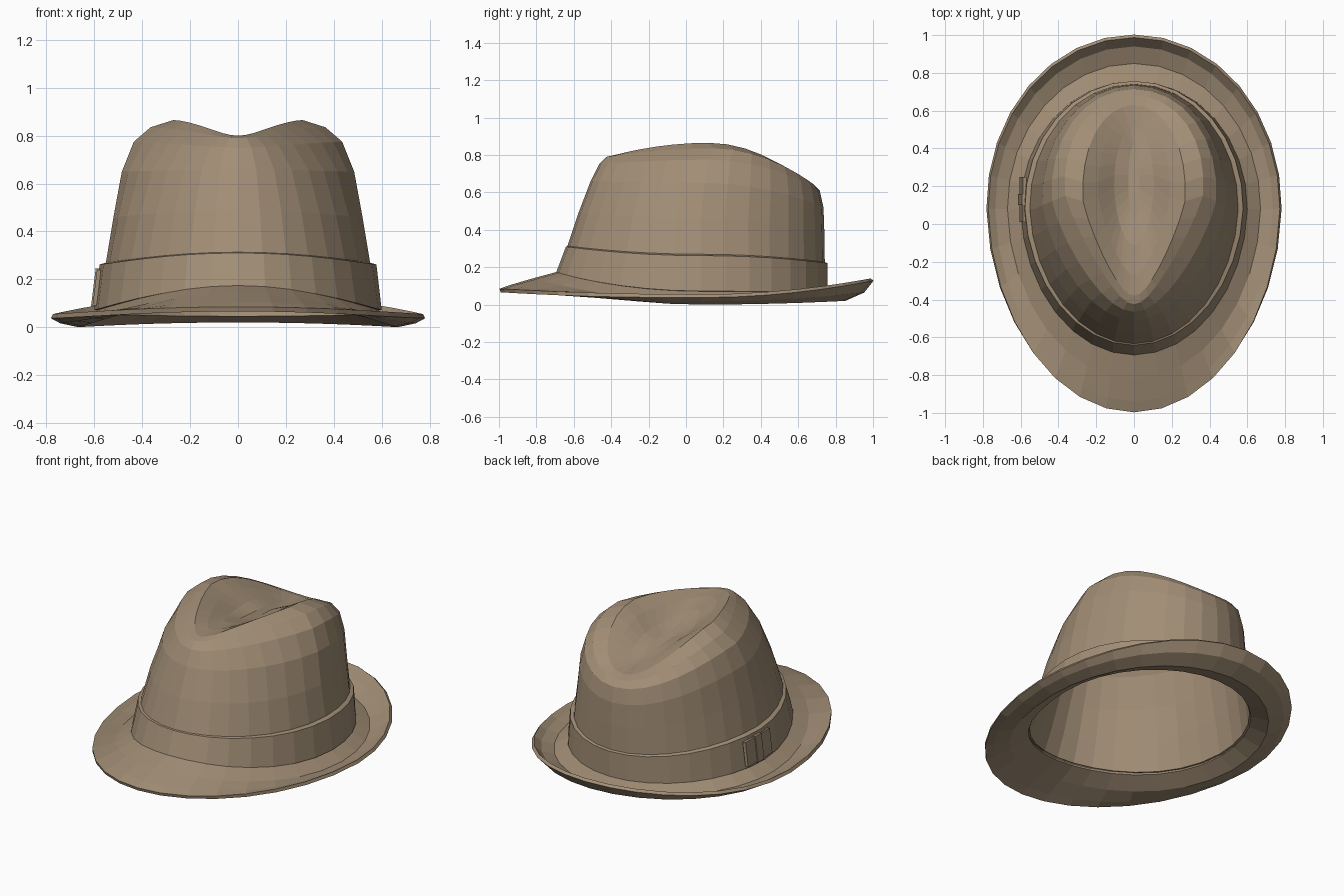
import bpy, bmesh, math

N = 32  # sides around the hat

felt = bpy.data.materials.new("felt")
felt.diffuse_color = (0.36, 0.27, 0.18, 1)


def ring(a, yf, yb, yc, taper, zf, zs, zb):
    """Egg-shaped loop: half width, front/back y, widest y, narrowing to the front, z at front/side/back."""
    pts = []
    for i in range(N):
        t = 2 * math.pi * i / N
        c, s = -math.cos(t), math.sin(t)
        y = yc + c * ((yb - yc) if c > 0 else (yc - yf))
        x = a * s * (1 + taper * min(c, 0.25 * abs(c)))
        z = zs + ((zb if c > 0 else zf) - zs) * c * c
        pts.append((x, y, z))
    return pts


def loft(name, rings, thickness, cap=False):
    """Skin a stack of loops into a thin felt shell."""
    bm = bmesh.new()
    loops = [[bm.verts.new(p) for p in ring(*r)] for r in rings]
    for lo, hi in zip(loops, loops[1:]):
        for i in range(N):
            j = (i + 1) % N
            bm.faces.new((lo[i], lo[j], hi[j], hi[i]))
    if cap:
        bm.faces.new(loops[-1])
    me = bpy.data.meshes.new(name)
    bm.to_mesh(me)
    bm.free()
    me.materials.append(felt)
    ob = bpy.data.objects.new(name, me)
    bpy.context.collection.objects.link(ob)
    m = ob.modifiers.new("thickness", "SOLIDIFY")
    m.thickness = thickness
    m.offset = -1
    return ob


base = (0.585, -0.69, 0.745, 0.08, 0.03, 0.175, 0.072, 0.065)

# Brim: snapped down in front, curled up at the sides and back
loft("brim", [
    (0.772, -0.997, 0.987, 0.08, 0.03, 0.085, 0.055, 0.14),
    (0.735, -0.94, 0.94, 0.08, 0.03, 0.105, 0.035, 0.08),
    (0.67, -0.82, 0.85, 0.08, 0.03, 0.14, 0.02, 0.04),
    base], 0.02)

# Crown: walls up to the pinched teardrop ridge, then into the shallow centre crease
loft("crown", [
    base,
    (0.55, -0.635, 0.742, 0.08, 0.05, 0.31, 0.28, 0.23),
    (0.52, -0.575, 0.74, 0.08, 0.10, 0.49, 0.46, 0.38),
    (0.485, -0.51, 0.735, 0.10, 0.20, 0.66, 0.65, 0.52),
    (0.435, -0.465, 0.715, 0.12, 0.35, 0.75, 0.775, 0.61),
    (0.365, -0.425, 0.68, 0.15, 0.50, 0.79, 0.835, 0.645),
    (0.27, -0.38, 0.63, 0.12, 0.45, 0.80, 0.865, 0.66),
    (0.19, -0.27, 0.57, 0.14, 0.40, 0.80, 0.815, 0.665),
    (0.105, -0.11, 0.51, 0.20, 0.10, 0.785, 0.75, 0.67),
    (0.03, 0.02, 0.42, 0.22, 0.0, 0.755, 0.725, 0.68)], 0.015, cap=True)

# Ribbon band around the foot of the crown
loft("hat_band", [
    (0.60, -0.695, 0.757, 0.08, 0.03, 0.17, 0.072, 0.065),
    (0.578, -0.642, 0.757, 0.08, 0.05, 0.31, 0.262, 0.222),
    (0.55, -0.63, 0.742, 0.08, 0.05, 0.315, 0.27, 0.227)], 0.008)

# Flat bow on the left of the band
for name, depth, width, height in (("bow_loops", 0.02, 0.24, 0.15), ("bow_knot", 0.032, 0.06, 0.16)):
    bpy.ops.mesh.primitive_cube_add(size=1, location=(-0.588, 0.13, 0.165),
                                    rotation=(0, math.radians(7), 0))
    bow = bpy.context.object
    bow.name = name
    bow.scale = (depth, width, height)
    bow.data.materials.append(felt)
